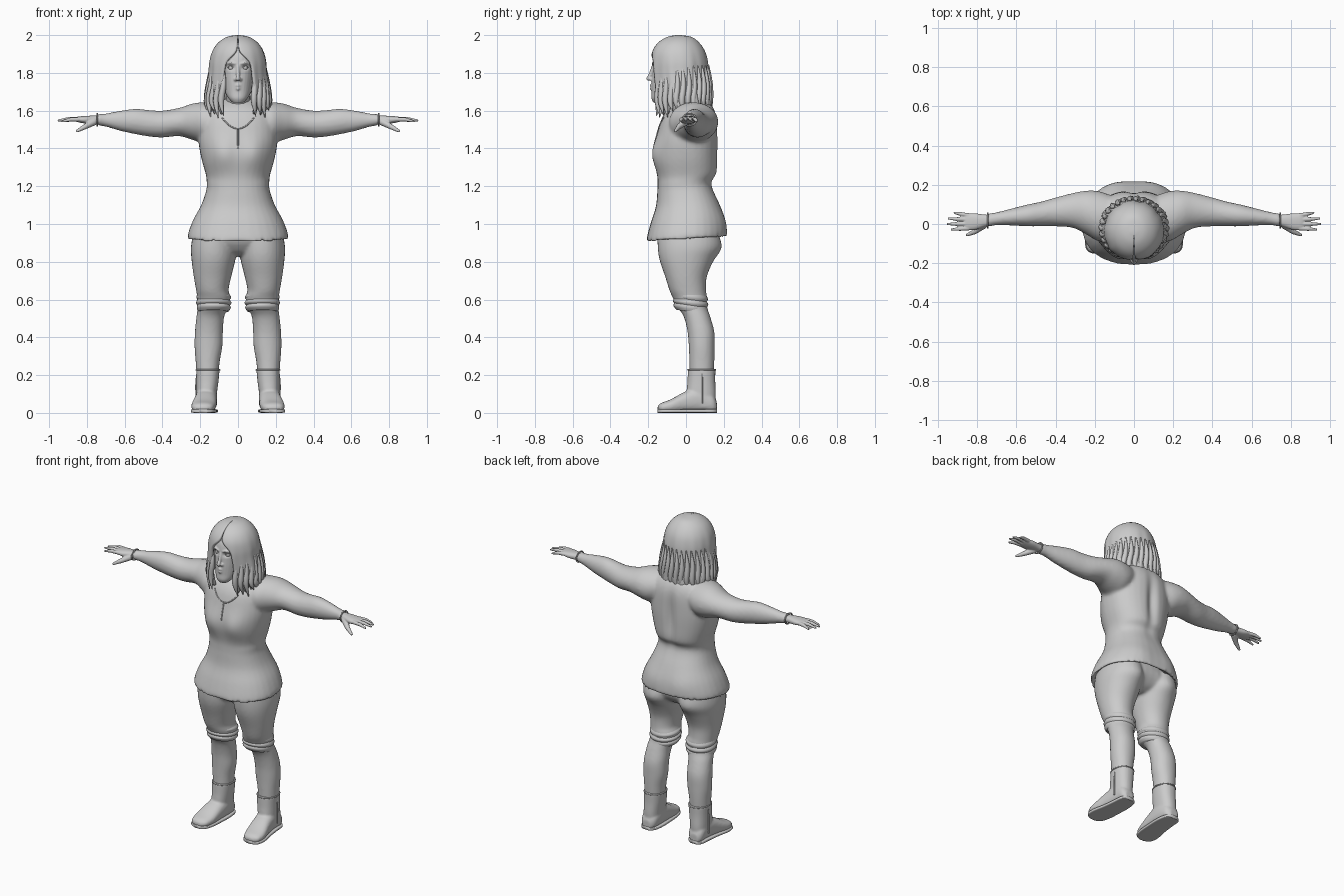
import bpy, bmesh, random
from math import sin, cos, pi, exp, copysign
from mathutils import Vector, Matrix

random.seed(4)
if "Cube" in bpy.data.objects:
    bpy.data.objects.remove(bpy.data.objects["Cube"])

clay = bpy.data.materials.new("plain_grey")
clay.use_nodes = True
GREY = (0.6, 0.6, 0.6, 1)
clay.diffuse_color = GREY
clay.node_tree.nodes["Principled BSDF"].inputs["Base Color"].default_value = GREY


def smooth_rows(rows, steps=4):
    """Catmull-Rom interpolation through rows of numbers."""
    out = []
    for i in range(len(rows) - 1):
        p0, p1, p2, p3 = (rows[min(max(j, 0), len(rows) - 1)] for j in range(i - 1, i + 3))
        for s in range(steps):
            t = s / steps
            out.append([b + t * ((c - a) / 2 + t * (a - 2.5 * b + 2 * c - d / 2 + t * (1.5 * (b - c) + (d - a) / 2)))
                        for a, b, c, d in zip(p0, p1, p2, p3)])
    return out + [list(rows[-1])]


def tube(bm, rows, axis="z", side=1, power=2.3, tilt=0, n=32):
    """Closed loft; each row is (position, low a, high a, low b, high b)."""
    rings = []
    for t, a0, a1, b0, b1 in smooth_rows(rows):
        ring = []
        for k in range(n):
            c, s = cos(2 * pi * k / n), sin(2 * pi * k / n)
            a = (a0 + a1) / 2 + (a1 - a0) / 2 * copysign(abs(c) ** (2 / power), c)
            b = (b0 + b1) / 2 + (b1 - b0) / 2 * copysign(abs(s) ** (2 / power), s)
            x, y, z = {"z": (a, b, t + tilt * b), "x": (t, a, b), "y": (a, t, b)}[axis]
            ring.append(bm.verts.new((x * side, y, z)))
        rings.append(ring)
    for r, q in zip(rings, rings[1:]):
        for k in range(n):
            bm.faces.new((r[k], r[(k + 1) % n], q[(k + 1) % n], q[k]))
    bm.faces.new(rings[0])
    bm.faces.new(rings[-1])


def limb(bm, points, radii, side=1):
    """Chain of balls joined by tapered cylinders."""
    pts = [Vector((p[0] * side, p[1], p[2])) for p in points]
    for p, r in zip(pts, radii):
        bmesh.ops.create_uvsphere(bm, u_segments=12, v_segments=8, radius=r, matrix=Matrix.Translation(p))
    for p, q, r, s in zip(pts, pts[1:], radii, radii[1:]):
        turn = (q - p).to_track_quat("Z", "Y").to_matrix().to_4x4()
        bmesh.ops.create_cone(bm, cap_ends=True, segments=12, radius1=r, radius2=s, depth=(q - p).length,
                              matrix=Matrix.Translation((p + q) / 2) @ turn)


def finish(name, bm, voxel=0, smooth=3):
    """Make the object; a voxel size welds overlapping pieces into one skin."""
    bmesh.ops.recalc_face_normals(bm, faces=bm.faces)
    mesh = bpy.data.meshes.new(name)
    bm.to_mesh(mesh)
    bm.free()
    obj = bpy.data.objects.new(name, mesh)
    bpy.context.collection.objects.link(obj)
    if voxel:
        mod = obj.modifiers.new("weld", "REMESH")
        mod.mode, mod.voxel_size = "VOXEL", voxel
        mod = obj.modifiers.new("soften", "SMOOTH")
        mod.factor, mod.iterations = 0.5, smooth
        graph = bpy.context.evaluated_depsgraph_get()
        obj.data = bpy.data.meshes.new_from_object(obj.evaluated_get(graph))
        obj.modifiers.clear()
    obj.data.materials.clear()
    obj.data.materials.append(clay)
    obj.data.shade_smooth()
    return obj


def bump(obj, centre, size, push):
    """Push the surface with a soft brush."""
    for v in obj.data.vertices:
        d = sum(((a - b) / s) ** 2 for a, b, s in zip(v.co, centre, size))
        v.co += Vector(push) * exp(-d)


def strands(name, paths, depth):
    """Tapered cords."""
    curve = bpy.data.curves.new(name, "CURVE")
    curve.dimensions, curve.bevel_depth, curve.bevel_resolution = "3D", depth, 2
    curve.use_fill_caps = True
    for path in paths:
        rows = smooth_rows(path)
        spline = curve.splines.new("POLY")
        spline.points.add(len(rows) - 1)
        for p, (x, y, z, r) in zip(spline.points, rows):
            p.co, p.radius = (x, y, z, 1), r
    curve.materials.append(clay)
    obj = bpy.data.objects.new(name, curve)
    bpy.context.collection.objects.link(obj)


# Tunic with sleeves
bm = bmesh.new()
tube(bm, [(.97, -.2, .2, -.15, .15), (.935, -.245, .245, -.185, .19), (.918, -.264, .264, -.208, .212),
          (.95, -.264, .264, -.205, .212), (1.02, -.238, .238, -.186, .2), (1.1, -.195, .195, -.16, .175),
          (1.18, -.168, .168, -.152, .142), (1.22, -.166, .166, -.15, .14), (1.26, -.17, .17, -.15, .165),
          (1.35, -.195, .195, -.158, .17), (1.45, -.21, .21, -.155, .17), (1.55, -.2, .2, -.135, .165),
          (1.61, -.17, .17, -.1, .145), (1.65, -.1, .1, -.05, .11), (1.665, -.05, .05, -.02, .07)], tilt=.06)
for s in (1, -1):
    tube(bm, [(.08, -.06, .13, 1.47, 1.64), (.17, -.09, .165, 1.43, 1.645), (.24, -.055, .17, 1.445, 1.638),
              (.31, -.02, .158, 1.465, 1.615), (.4, -.012, .135, 1.458, 1.6), (.47, -.012, .115, 1.463, 1.603),
              (.54, -.012, .1, 1.475, 1.61), (.62, -.008, .08, 1.492, 1.6), (.7, -.006, .06, 1.515, 1.585),
              (.748, -.018, .054, 1.522, 1.582)], "x", s, 2)
tunic = finish("tunic", bm, .01, 5)
for s in (1, -1):
    bump(tunic, (s * .085, -.16, 1.37), (.075, .1, .085), (0, -.028, 0))
    bump(tunic, (s * .1, .18, 1.0), (.09, .1, .08), (0, .012, 0))
bump(tunic, (0, .17, 1.4), (.03, .06, .16), (0, -.022, 0))

# Neckline trim laid on the chest
bpy.context.view_layer.update()


def on_chest(x, z):
    hit, place, _, _ = tunic.ray_cast((x, -1, z), (0, 1, 0))
    return (x, place.y if hit else -.1, z, 1)


strands("neckline", [[on_chest(x * .014, 1.505 + .0016 * x * x) for x in range(-6, 7)],
                     [on_chest(0, 1.4 + i * .02) for i in range(6)]], .004)
strands("wrist_cuffs", [[(s * .745, .018 + .038 * cos(i * pi / 10), 1.552 + .032 * sin(i * pi / 10), 1)
                         for i in range(21)] for s in (1, -1)], .004)

# Hips and legs
bm = bmesh.new()
tube(bm, [(.83, -.05, .05, -.06, .08), (.86, -.16, .16, -.11, .13), (.93, -.22, .22, -.15, .165),
          (1.03, -.18, .18, -.12, .14)])
for s in (1, -1):
    tube(bm, [(.96, .015, .235, -.15, .17), (.88, .008, .249, -.15, .175), (.81, .014, .246, -.14, .145),
              (.72, .036, .234, -.11, .11), (.65, .05, .222, -.088, .106), (.61, .04, .216, -.07, .112),
              (.56, .05, .214, -.045, .112), (.51, .073, .22, -.012, .128), (.43, .08, .228, .008, .15),
              (.35, .083, .23, .015, .152), (.27, .097, .224, .018, .15), (.18, .105, .218, .02, .145)], "z", s, 2.1)
legs = finish("legs", bm, .009, 4)
for s in (1, -1):
    bump(legs, (s * .11, .17, .87), (.07, .08, .06), (0, .015, 0))

# Stocking cuffs
bm = bmesh.new()
for s in (1, -1):
    for z, grow in ((.615, .002), (.585, .004), (.56, 0)):
        tube(bm, [(z - .02, .05, .212, -.05, .108), (z, .038 - grow, .218 + grow, -.066 - grow, .114 + grow),
                  (z + .02, .05, .214, -.06, .106)], "z", s, 2.1, -.1)
finish("stocking_cuffs", bm)

# Boots and soles
foot = [(-.15, .165, .205, .012, .035), (-.132, .135, .238, .004, .052), (-.08, .118, .247, 0, .072),
        (0, .112, .232, 0, .115), (.08, .11, .222, 0, .14), (.14, .12, .216, 0, .1), (.163, .145, .195, .004, .06)]
bm = bmesh.new()
for s in (1, -1):
    tube(bm, foot, "y", s, 2.4)
    tube(bm, [(.03, .118, .218, .02, .155), (.1, .112, .22, .004, .158), (.17, .103, .22, .008, .155),
              (.232, .097, .221, .01, .156)], "z", s)
finish("boots", bm, .007, 3)
bm = bmesh.new()
for s in (1, -1):
    tube(bm, [(y * 1.01, a - .003, b + .003, 0, .02) for y, a, b, _, _ in foot], "y", s, 5)
finish("soles", bm)
strands("boot_seams", [[(s * (.222 if i else .214), .085, z, 1) for i, z in enumerate((.23, .16, .1, .05))]
                       for s in (1, -1)], .004)
strands("boot_rims", [[(s * (.159 + .062 * cos(i * pi / 12)), .083 + .073 * sin(i * pi / 12), .228, 1)
                       for i in range(25)] for s in (1, -1)], .004)

# Hands
bm = bmesh.new()
tips = [(.93, -.028, 1.543), (.95, 0, 1.548), (.945, .028, 1.548), (.915, .057, 1.543)]
for s in (1, -1):
    tube(bm, [(.71, -.005, .045, 1.53, 1.575), (.76, -.014, .048, 1.53, 1.574), (.81, -.03, .054, 1.532, 1.572),
              (.85, -.03, .052, 1.54, 1.568), (.865, -.02, .044, 1.545, 1.563)], "x", s)
    for i, tip in enumerate(tips):
        base = Vector((.845, -.022 + i * .022, 1.554))
        limb(bm, [base, base.lerp(Vector(tip), .5) + Vector((0, 0, .005)), tip], (.0115, .0105, .006), s)
    limb(bm, [(.765, -.004, 1.54), (.81, -.038, 1.515), (.85, -.056, 1.493)], (.02, .014, .008), s)
finish("hands", bm, .004, 2)

# Head, neck, nose, lips and lids
bm = bmesh.new()
tube(bm, [(1.642, -.028, .028, -.172, -.12), (1.665, -.05, .05, -.183, -.07), (1.7, -.07, .07, -.182, .0),
          (1.75, -.083, .083, -.183, .07), (1.8, -.092, .092, -.18, .095), (1.85, -.098, .098, -.178, .1),
          (1.9, -.097, .097, -.165, .09), (1.94, -.08, .08, -.13, .06), (1.965, -.04, .04, -.08, .02)], power=2.2)
limb(bm, [(0, .04, 1.57), (0, -.04, 1.72)], (.068, .06))
limb(bm, [(0, -.174, 1.835), (0, -.188, 1.79), (0, -.198, 1.77)], (.009, .01, .0125))
limb(bm, [(-.026, -.17, 1.728), (0, -.184, 1.733), (.026, -.17, 1.728)], (.004, .008, .004))
limb(bm, [(-.022, -.17, 1.722), (0, -.183, 1.716), (.022, -.17, 1.722)], (.004, .009, .004))
for s in (1, -1):
    limb(bm, [(.013, -.184, 1.765)], [.009], s)
    limb(bm, [(.015, -.175, 1.848), (.04, -.173, 1.855), (.064, -.152, 1.845)], (.006, .007, .005), s)
head = finish("head", bm, .0045, 2)
for s in (1, -1):
    bump(head, (s * .036, -.172, 1.828), (.019, .03, .012), (0, .012, 0))
bm = bmesh.new()
for s in (1, -1):
    limb(bm, [(.036, -.152, 1.828)], [.0165], s)
    limb(bm, [(.019, -.163, 1.827), (.036, -.168, 1.837), (.055, -.156, 1.829)], (.002, .003, .002), s)
finish("eyes", bm)

# Hair shell, open around the face: (z, half width, front, back, opening angle)
rows = [(2, .012, -.05, -.03, .02), (1.99, .06, -.1, .03, .02), (1.96, .105, -.148, .07, .03),
        (1.915, .135, -.178, .1, .08), (1.86, .15, -.188, .115, .42), (1.8, .155, -.188, .12, .52),
        (1.72, .166, -.178, .125, .52), (1.65, .172, -.16, .135, .5), (1.6, .168, -.14, .135, .55)]
bm = bmesh.new()
rings, N = [], 72
for z, w, y0, y1, gap in smooth_rows(rows):
    loose = min(max((1.96 - z) / .36, 0), 1)
    ring = []
    for k in range(N + 1):
        a = -pi / 2 + gap + (2 * pi - 2 * gap) * k / N
        r = 1 + loose * (.03 * sin(9 * a + 6 * z) + .02 * sin(17 * a))
        drop = .02 * loose ** 3 * sin(23 * a)
        ring.append(bm.verts.new((w * r * cos(a), (y0 + y1) / 2 + (y1 - y0) / 2 * r * sin(a), z - drop)))
    rings.append(ring)
for r, q in zip(rings, rings[1:]):
    for k in range(N):
        bm.faces.new((r[k], q[k], q[k + 1], r[k + 1]))
bm.faces.new(rings[0])
hair = finish("hair", bm)
mod = hair.modifiers.new("thickness", "SOLIDIFY")
mod.thickness, mod.offset = .016, -1

# Loose locks hanging around the shell
locks = []
for k in range(26):
    a = -pi / 2 + .55 + (2 * pi - 1.1) * k / 25
    end = 1.575 + random.uniform(-.015, .03)
    flick = 1 + random.uniform(-.04, .06)
    locks.append([(w * f * cos(a + t), -.022 + d * f * sin(a + t), z, r) for w, d, z, r, f, t in (
        (.145, .143, 1.84, .2, 1, 0), (.157, .15, 1.74, .9, 1, .04),
        (.166, .15, 1.65, 1, 1, -.02), (.165, .148, end, .1, flick, .08))])
strands("hair_locks", locks, .016)
